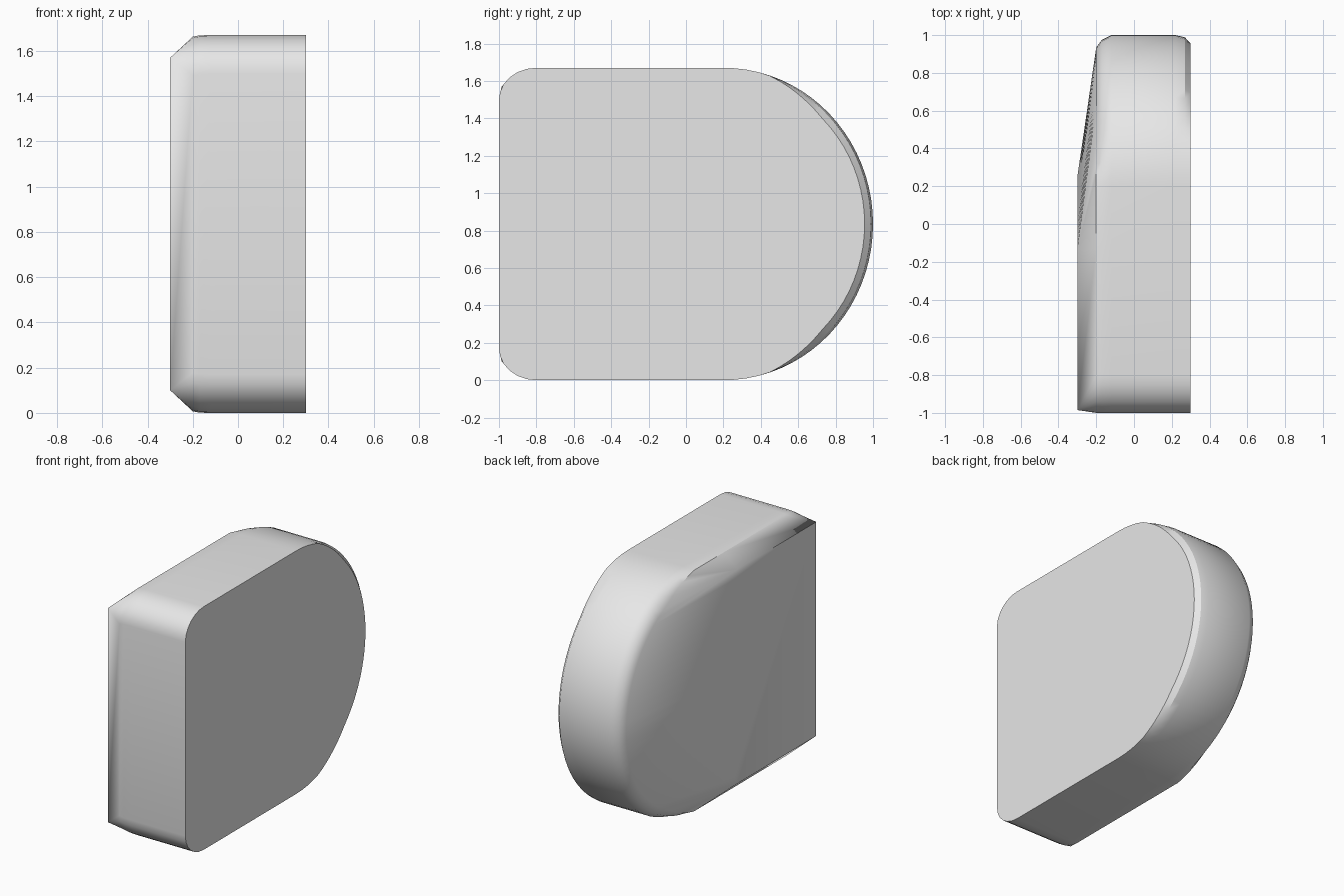
import bpy, bmesh
from math import sin, cos, pi

cube = bpy.data.objects.get("Cube")
if cube:
    bpy.data.objects.remove(cube)

MID = 0.835        # half height, also the mirror line in z
CORNER, ARC = 6, 20

mat = bpy.data.materials.new("plain grey")
mat.use_nodes = True
grey = (0.8, 0.8, 0.8, 1)
mat.diffuse_color = grey
mat.node_tree.nodes["Principled BSDF"].inputs["Base Color"].default_value = grey


def mirrored(half):
    """Close a half outline (y, height above middle) by mirroring it in z."""
    return half + [(y, -h) for y, h in reversed(half)]


def outline(inset, start=0.0, drop=0.0):
    """Front rounded corners, straight top, elliptical back with an inset."""
    half = []
    for i in range(CORNER + 1):
        a = pi / 2 * i / CORNER
        half.append((-0.8 - 0.2 * cos(a), MID - 0.17 + 0.17 * sin(a) - drop))
    half.append((-0.13, MID - drop))
    for i in range(ARC + 1):
        a = pi / 2 * i / ARC
        amount = inset * min(1, max(0, sin(a) - start) * 2.5)
        half.append((0.2 + (0.8 - amount) * sin(a), (MID - drop - amount) * cos(a)))
    return mirrored(half)


def taper_face():
    """Outline of the flat right face, pointed toward the back."""
    corner, bend, tip = (-0.985, 0.735), (-0.13, 0.735), (0.25, 0.0)
    half = [corner] * (CORNER + 1) + [bend]
    for i in range(ARC + 1):
        f = max(0, (i / ARC - 0.35) / 0.65)
        half.append(tuple(b + (t - b) * f for b, t in zip(bend, tip)))
    return mirrored(half)


# Sections across the thickness, from right to left
sections = [(-0.3, taper_face()),
            (-0.2, outline(0.065, drop=0.007)),
            (-0.17, outline(0.025, drop=0.001)),
            (-0.12, outline(0)),
            (0.22, outline(0)),
            (0.27, outline(0.012, start=0.3)),
            (0.3, outline(0.045, start=0.3))]

# Loft the body
bm = bmesh.new()
rings = [[bm.verts.new((x, y, MID + h)) for y, h in ring] for x, ring in sections]
count = len(rings[0])
for a, b in zip(rings, rings[1:]):
    for i in range(count):
        j = (i + 1) % count
        bm.faces.new((a[i], a[j], b[j], b[i]))
bm.faces.new(rings[0])
bm.faces.new(rings[-1])
bmesh.ops.remove_doubles(bm, verts=bm.verts, dist=0.0005)
bmesh.ops.recalc_face_normals(bm, faces=bm.faces)

mesh = bpy.data.meshes.new("rounded_block")
bm.to_mesh(mesh)
bm.free()
block = bpy.data.objects.new("rounded_block", mesh)
bpy.context.collection.objects.link(block)
mesh.materials.append(mat)

bpy.ops.object.select_all(action='DESELECT')
block.select_set(True)
bpy.context.view_layer.objects.active = block
bpy.ops.object.shade_smooth_by_angle(angle=pi / 6)
